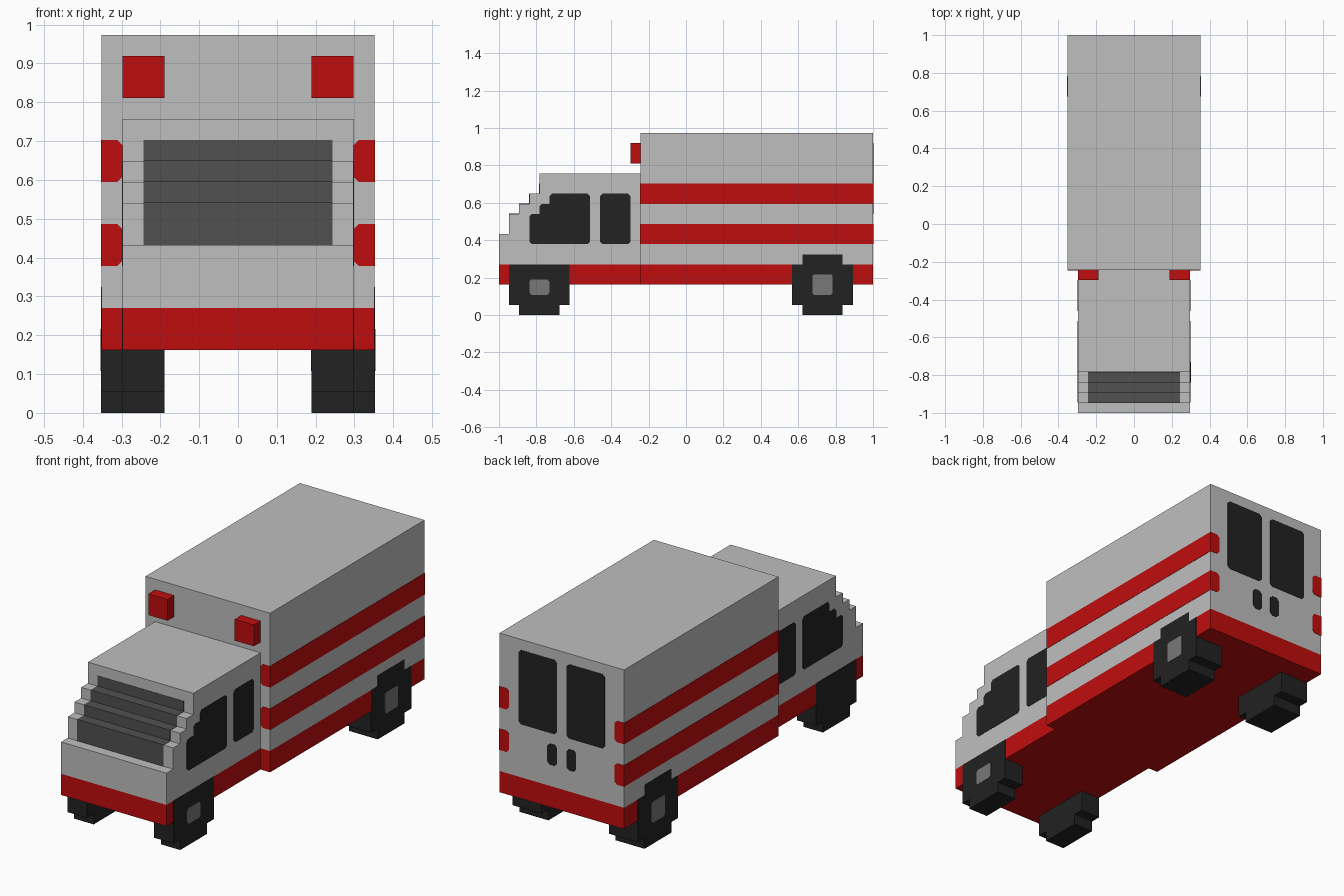
import bpy, bmesh
from mathutils import Vector

if "Cube" in bpy.data.objects:
    bpy.data.objects.remove(bpy.data.objects["Cube"])

V = 2 / 37      # one block of the grid; all sizes below are in blocks
LEN = 37        # vehicle length, y runs 0 (front) to 37 (back)
E = 0.03        # how far painted plates stand proud


def material(name, rgb):
    m = bpy.data.materials.new(name)
    m.use_nodes = True
    m.diffuse_color = (*rgb, 1)
    m.node_tree.nodes["Principled BSDF"].inputs["Base Color"].default_value = (*rgb, 1)
    return m


WHITE = material("body white", (0.52, 0.52, 0.52))
RED = material("signal red", (0.53, 0.004, 0.004))
BLACK = material("tyre and window black", (0.016, 0.016, 0.016))
GLASS = material("windscreen grey", (0.082, 0.082, 0.082))
HUB = material("hub grey", (0.19, 0.19, 0.19))


def prism(name, poly, axis, a, b, mat):
    """Extrude a 2D outline from a to b: axis x takes (y, z), axis y takes (x, z)."""
    bm = bmesh.new()
    def point(p, d):
        x, y = (d, p[0]) if axis == "x" else (p[0], d)
        return Vector((x, y - LEN / 2, p[1])) * V
    rings = [[bm.verts.new(point(p, d)) for p in poly] for d in (a, b)]
    bm.faces.new(rings[0])
    bm.faces.new(rings[1])
    for i in range(len(poly)):
        j = (i + 1) % len(poly)
        bm.faces.new((rings[0][i], rings[0][j], rings[1][j], rings[1][i]))
    bmesh.ops.recalc_face_normals(bm, faces=bm.faces)
    mesh = bpy.data.meshes.new(name)
    bm.to_mesh(mesh)
    bm.free()
    mesh.materials.append(mat)
    ob = bpy.data.objects.new(name, mesh)
    bpy.context.collection.objects.link(ob)
    return ob


def rect(u0, u1, z0, z1):
    return [(u0, z0), (u1, z0), (u1, z1), (u0, z1)]


def clipped(poly, c=0.25):
    """Cut the outward corners of a counter-clockwise outline."""
    out = []
    for i, p in enumerate(poly):
        p, q, r = Vector(p), Vector(poly[i - 1]), Vector(poly[(i + 1) % len(poly)])
        if (p - q).cross(r - p) > 0:
            out += [p + (q - p).normalized() * c, p + (r - p).normalized() * c]
        else:
            out.append(p)
    return out


def cross(y, top):
    """Blocky wheel outline centred on y; a raised tread block on top is optional."""
    pts = [(-2, 0), (2, 0), (2, 1), (3, 1), (3, 5)]
    pts += [(2, 5), (2, 6), (-2, 6), (-2, 5)] if top else []
    pts += [(-3, 5), (-3, 1), (-2, 1)]
    return [(y + u, z) for u, z in pts]


# Cargo box and stepped cab, each on a red lower band
prism("cargo_box", rect(14, LEN, 5, 18), "x", -6.5, 6.5, WHITE)
prism("cargo_lower_band", rect(14, LEN, 3, 5), "x", -6.5, 6.5, RED)
steps = [(0, 8), (1, 8), (1, 10), (2, 10), (2, 11), (3, 11), (3, 12), (4, 12)]
prism("cab", [(14, 5), (14, 14), (4, 14)] + steps[::-1] + [(0, 5)], "x", -5.5, 5.5, WHITE)
prism("cab_lower_band", rect(0, 14, 3, 5), "x", -5.5, 5.5, RED)

# Windscreen: thin sheet that follows the cab steps
path = steps[1:] + [(4, 13)]
outer = [(y - E, z + E * (0 < i < len(path) - 1)) for i, (y, z) in enumerate(path)]
inner = [(y + E, z - E * (0 < i < len(path) - 1)) for i, (y, z) in enumerate(path)]
prism("windscreen", outer + inner[::-1], "x", -4.5, 4.5, GLASS)

# Parts on both sides
front_pane = clipped([(3, 7), (9, 7), (9, 12), (5, 12), (5, 11), (4, 11), (4, 10), (3, 10)])
for s, side in ((1, "left"), (-1, "right")):
    prism(f"{side}_front_side_window", front_pane, "x", s * (5.5 - E), s * (5.5 + E), BLACK)
    prism(f"{side}_rear_side_window", clipped(rect(10, 13, 7, 12)), "x",
          s * (5.5 - E), s * (5.5 + E), BLACK)
    prism(f"{side}_roof_light", rect(s * 3.5, s * 5.5, 15, 17), "y", 13, 14, RED)

    # Side stripes wrap one block around the ends of the box
    for z, level in ((7, "lower"), (11, "upper")):
        stripe = [(5.5, z + .25), (5.75, z), (6.5 + E, z),
                  (6.5 + E, z + 2), (5.75, z + 2), (5.5, z + 1.75)]
        prism(f"{side}_{level}_stripe", [(s * x, h) for x, h in stripe], "y",
              14 - E, LEN + E, RED)

    # Back door windows and handles
    for name, w, z0, z1 in (("window", 4, 10, 17), ("handle", 1, 7, 9)):
        poly = [(s * x, z) for x, z in clipped(rect(0.5, 0.5 + w, z0, z1))]
        prism(f"{side}_back_door_{name}", poly, "y", LEN - E, LEN + E, BLACK)

    # Wheels, flush with the bodywork
    prism(f"{side}_front_wheel", cross(4, False), "x", s * 3.5, s * (5.5 + E), BLACK)
    prism(f"{side}_rear_wheel", cross(32, True), "x", s * 3.5, s * (6.5 + E), BLACK)
    prism(f"{side}_rear_hub", clipped(rect(31, 33, 2, 4), 0.15), "x",
          s * 6.5, s * (6.5 + 2 * E), HUB)

# Hub that shows on both faces of the left front wheel
prism("left_front_hub", clipped(rect(3, 5, 2, 3.5), 0.2), "x", 3.5 - E, 5.5 + 2 * E, HUB)
